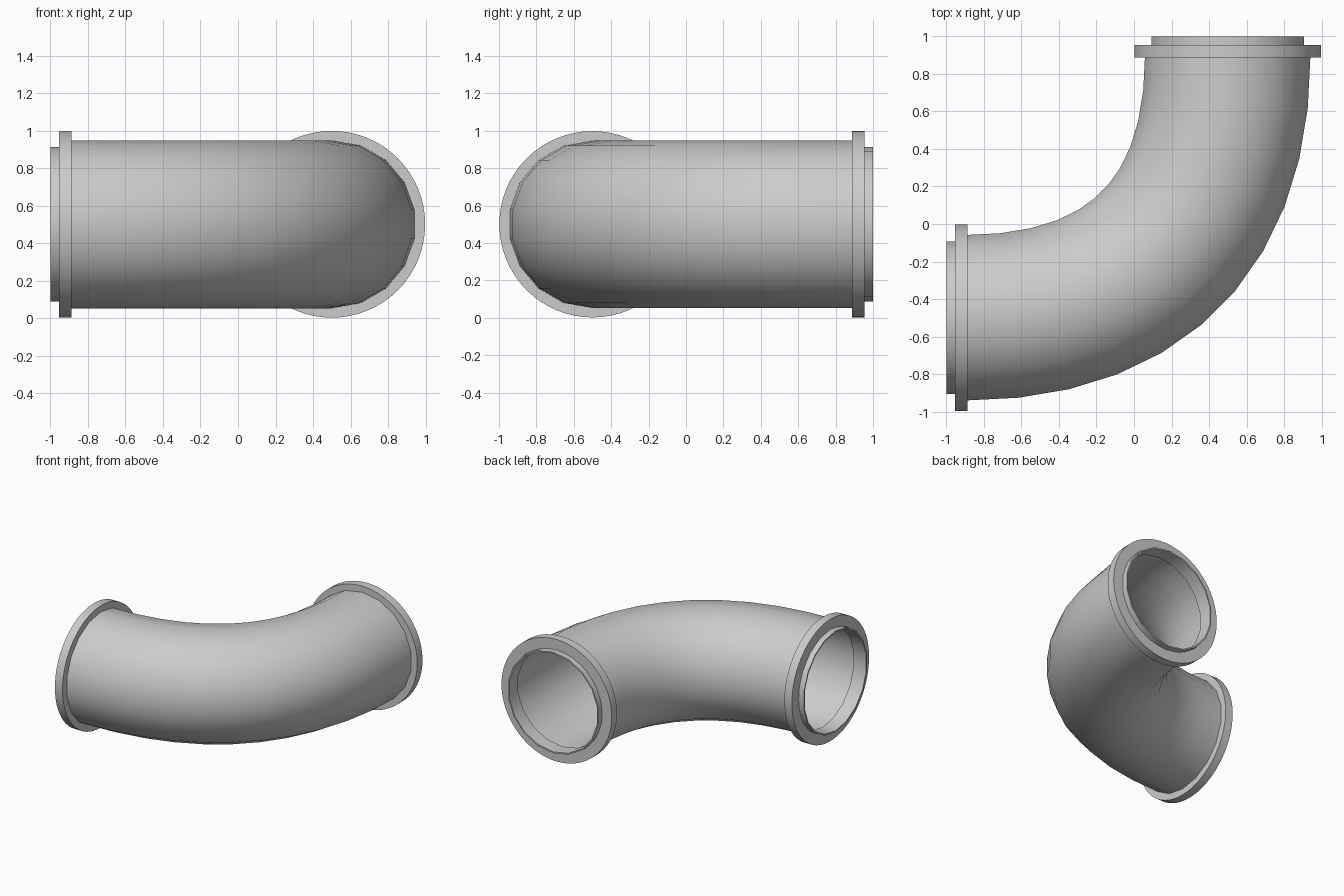
import bpy, bmesh, math
from mathutils import Vector

if "Cube" in bpy.data.objects:
    bpy.data.objects.remove(bpy.data.objects["Cube"])

Z = 0.5
SIDES = 18


def sweep(name, stations, sides, offset=0.0, closed=False):
    """Loft rings; each station is (centre, tangent, radius)."""
    bm = bmesh.new()
    rings = []
    for c, t, r in stations:
        side = Vector((t.y, -t.x, 0)).normalized()
        ring = []
        for i in range(sides):
            a = offset + math.tau * i / sides
            ring.append(bm.verts.new(c + side * r * math.cos(a) + Vector((0, 0, r * math.sin(a)))))
        rings.append(ring)
    pairs = list(zip(rings, rings[1:]))
    if closed:
        pairs.append((rings[-1], rings[0]))
    for a, b in pairs:
        for i in range(sides):
            j = (i + 1) % sides
            bm.faces.new((a[i], a[j], b[j], b[i]))
    bmesh.ops.recalc_face_normals(bm, faces=bm.faces)
    me = bpy.data.meshes.new(name)
    bm.to_mesh(me)
    bm.free()
    ob = bpy.data.objects.new(name, me)
    bpy.context.collection.objects.link(ob)
    bpy.ops.object.select_all(action='DESELECT')
    ob.select_set(True)
    bpy.context.view_layer.objects.active = ob
    bpy.ops.object.shade_smooth_by_angle(angle=math.radians(35))
    return ob


# Curved pipe wall along a cubic path, outside and inside skins
P = [Vector(p) for p in ((-0.9, -0.5, Z), (0.007, -0.5, Z), (0.5, -0.007, Z), (0.5, 0.9, Z))]
path = []
for k in range(12):
    t = k / 11
    u = 1 - t
    c = u**3 * P[0] + 3*u*u*t * P[1] + 3*u*t*t * P[2] + t**3 * P[3]
    d = u*u * (P[1] - P[0]) + 2*u*t * (P[2] - P[1]) + t*t * (P[3] - P[2])
    path.append((c, d))
wall = [(c, d, 0.448) for c, d in path] + [(c, d, 0.435) for c, d in reversed(path)]
sweep("elbow_pipe", wall, SIDES, math.radians(10), closed=True)

# Flange collar and inner lip at each end
ends = (("inlet", Vector((-1, -0.5, Z)), Vector((1, 0, 0))),
        ("outlet", Vector((0.5, 1, Z)), Vector((0, -1, 0))))
for label, tip, inward in ends:
    def profile(points):
        return [(tip + inward * s, inward, r) for s, r in points]
    sweep(label + "_flange", profile([(0.045, 0.41), (0.045, 0.498), (0.113, 0.498), (0.113, 0.41)]),
          64, closed=True)
    sweep(label + "_lip", profile([(0, 0.402), (0, 0.413), (0.115, 0.413), (0.115, 0.402)]),
          SIDES, math.radians(10), closed=True)
